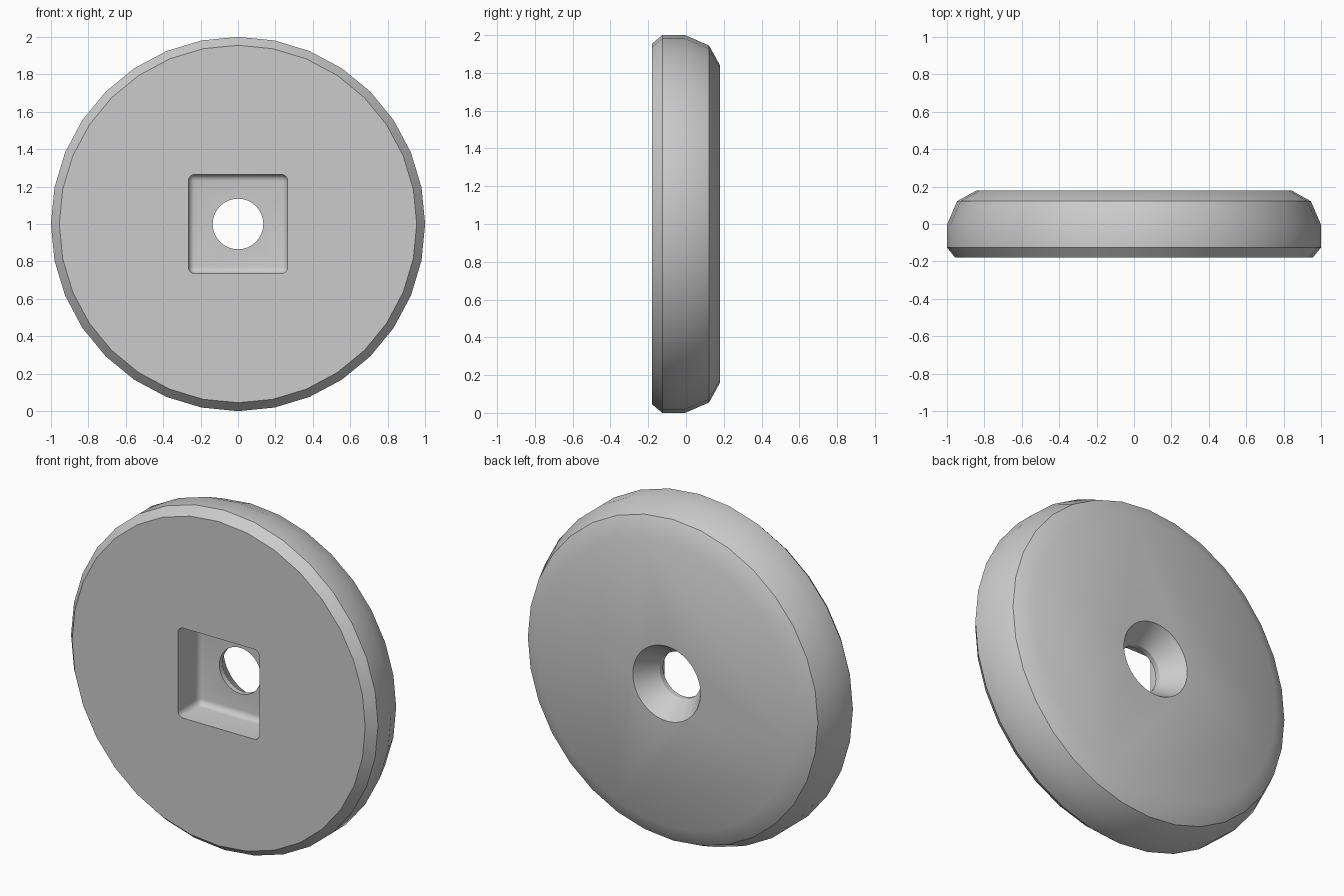
import bpy, bmesh, math
from mathutils import Vector, Matrix

default = bpy.data.objects.get("Cube")
if default:
    bpy.data.objects.remove(default)

CENTRE = Vector((0, 0, 1))


def add_object(name, bm):
    bmesh.ops.recalc_face_normals(bm, faces=bm.faces)
    bmesh.ops.translate(bm, verts=bm.verts, vec=CENTRE)
    mesh = bpy.data.meshes.new(name)
    bm.to_mesh(mesh)
    bm.free()
    obj = bpy.data.objects.new(name, mesh)
    bpy.context.collection.objects.link(obj)
    return obj


def lathe(name, profile, sides):
    """Turn (y, radius) points around the y axis and cap both ends."""
    bm = bmesh.new()
    rings = []
    for y, radius in profile:
        angles = [math.tau * i / sides for i in range(sides)]
        rings.append([bm.verts.new((radius * math.sin(a), y, radius * math.cos(a)))
                      for a in angles])
    for near, far in zip(rings, rings[1:]):
        for i in range(sides):
            j = (i + 1) % sides
            bm.faces.new((near[i], near[j], far[j], far[i]))
    bm.faces.new(rings[0])
    bm.faces.new(rings[-1])
    return add_object(name, bm)


def rounded_block(name, size, y, radius):
    bm = bmesh.new()
    bmesh.ops.create_cube(bm, size=1)
    bmesh.ops.scale(bm, verts=bm.verts, vec=size)
    bmesh.ops.translate(bm, verts=bm.verts, vec=(0, y, 0))
    bmesh.ops.bevel(bm, geom=bm.edges[:], offset=radius, segments=5,
                    profile=0.5, affect='EDGES')
    return add_object(name, bm)


# Disc body: small front chamfer, tapered and chamfered back
disc = lathe("disc_body", [(-0.18, 0.955), (-0.125, 1.0), (-0.005, 1.0),
                           (0.122, 0.945), (0.18, 0.84)], 32)

# Square pocket in the front, countersunk hole from the back
cutters = [
    rounded_block("pocket_cutter", (0.53, 0.5, 0.53), -0.23, 0.035),
    lathe("hole_cutter", [(-0.1, 0.135), (0.05, 0.135),
                          (0.18, 0.22), (0.24, 0.259)], 64),
]

bpy.ops.object.select_all(action='DESELECT')
disc.select_set(True)
bpy.context.view_layer.objects.active = disc
for cutter in cutters:
    cutter.hide_render = True
    cut = disc.modifiers.new(cutter.name, 'BOOLEAN')
    cut.operation = 'DIFFERENCE'
    cut.solver = 'EXACT'
    cut.object = cutter
    bpy.ops.object.modifier_apply(modifier=cut.name)
    bpy.data.objects.remove(cutter)

# Grey finish
grey = bpy.data.materials.new("plain_grey")
grey.use_nodes = True
colour = (0.6, 0.6, 0.6, 1)
grey.diffuse_color = colour
grey.node_tree.nodes["Principled BSDF"].inputs["Base Color"].default_value = colour
disc.data.materials.clear()
disc.data.materials.append(grey)

bpy.ops.object.shade_smooth_by_angle(angle=math.radians(32))
